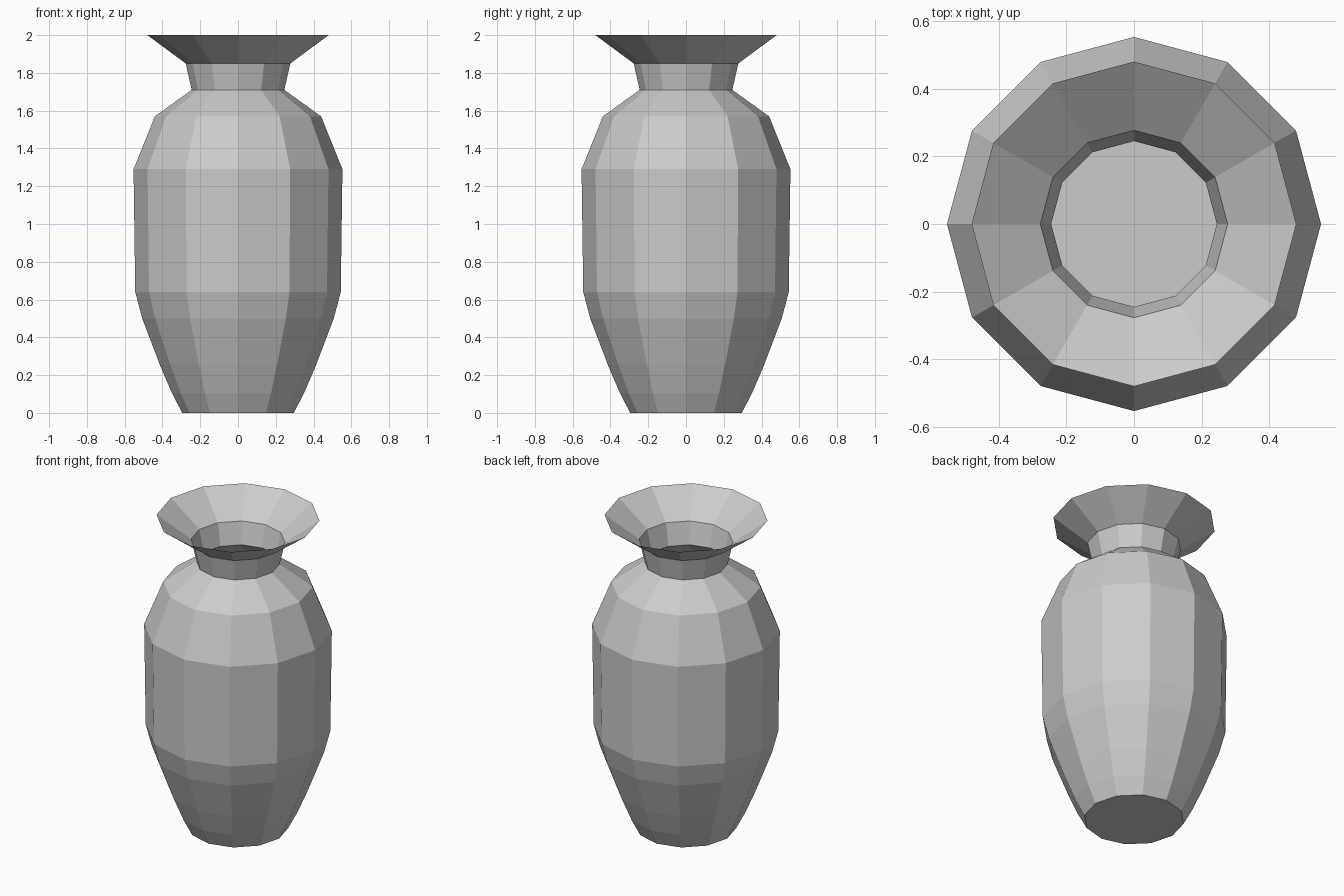
import bpy, bmesh
from math import cos, sin, pi

if "Cube" in bpy.data.objects:
    bpy.data.objects.remove(bpy.data.objects["Cube"])

SIDES = 12

# Profile from base to rim: (radius, height)
profile = [(0.295, 0), (0.35, 0.105), (0.414, 0.255), (0.507, 0.5), (0.544, 0.64),
           (0.553, 1.29), (0.44, 1.57), (0.245, 1.71), (0.277, 1.85), (0.48, 2.0)]

bm = bmesh.new()
rings = [[bm.verts.new((r * cos(2 * pi * i / SIDES), r * sin(2 * pi * i / SIDES), z))
          for i in range(SIDES)] for r, z in profile]

# Flat base
bm.faces.new(rings[0][::-1])

# Thin open wall: body, shoulder, neck and flared rim
for low, high in zip(rings, rings[1:]):
    for i in range(SIDES):
        j = (i + 1) % SIDES
        bm.faces.new((low[i], low[j], high[j], high[i]))

mesh = bpy.data.meshes.new("vase")
bm.to_mesh(mesh)
bm.free()
bpy.context.collection.objects.link(bpy.data.objects.new("vase", mesh))
